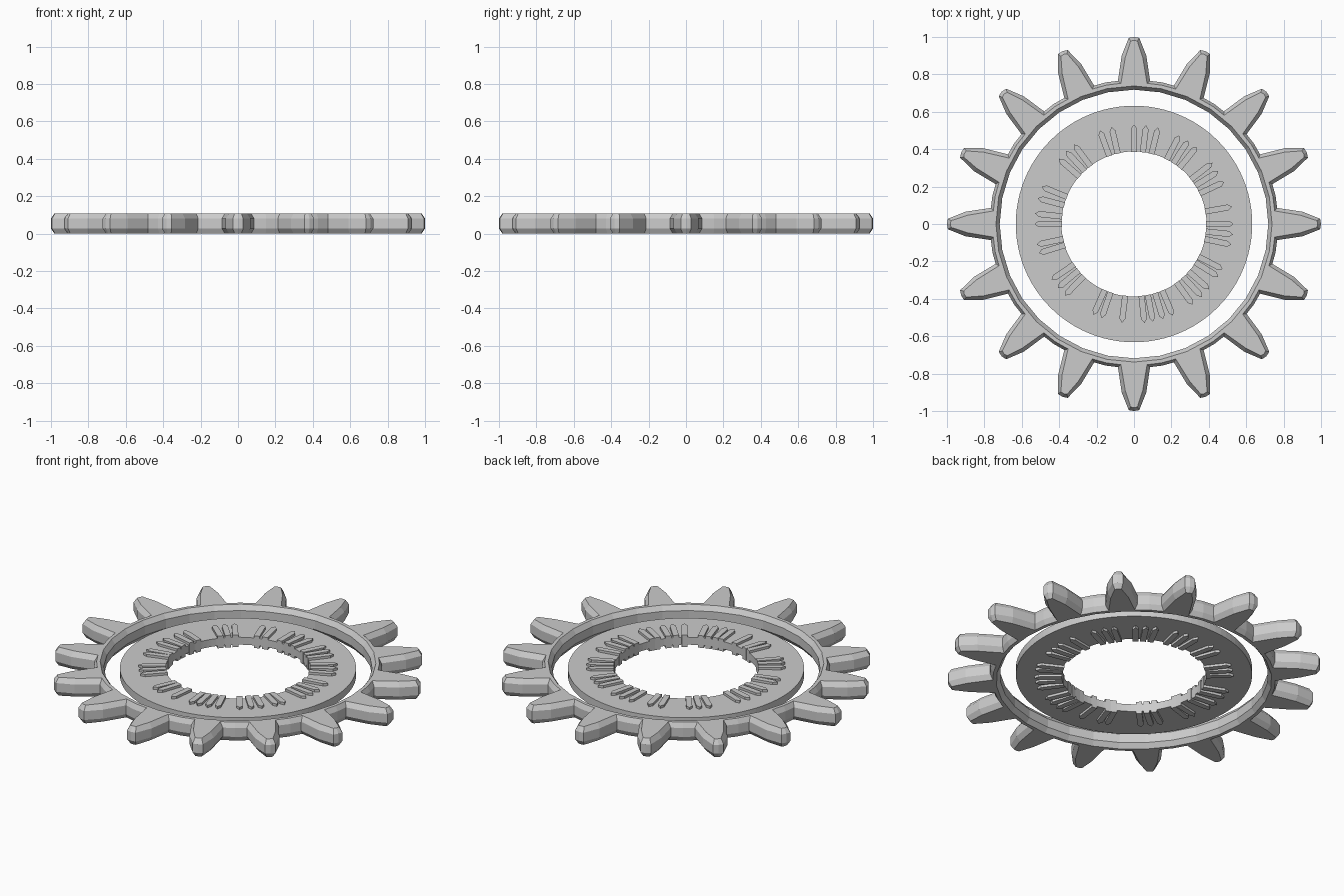
import bpy, bmesh
from math import sin, cos, pi, radians, hypot, atan2

if "Cube" in bpy.data.objects:
    bpy.data.objects.remove(bpy.data.objects["Cube"])

def make_object(name, bm):
    bmesh.ops.recalc_face_normals(bm, faces=bm.faces)
    me = bpy.data.meshes.new(name)
    bm.to_mesh(me)
    bm.free()
    ob = bpy.data.objects.new(name, me)
    bpy.context.collection.objects.link(ob)
    return ob

def loft_closed(bm, rings):
    # skin a cyclic stack of equal-length loops into a torus-like solid
    loops = [[bm.verts.new(p) for p in r] for r in rings]
    n = len(loops[0])
    for a, b in zip(loops, loops[1:] + loops[:1]):
        for i in range(n):
            j = (i + 1) % n
            bm.faces.new((a[i], a[j], b[j], b[i]))

# Half tooth outlines as (along radius, sideways): widest and inset versions
TEETH = 16
STEP = 2 * pi / TEETH
OUTER = [(1.0, 0), (0.995, 0.028), (0.90, 0.066), (0.765, 0.086)]
INSET = [(0.982, 0), (0.978, 0.018), (0.89, 0.047), (0.752, 0.070)]

def gear_outline(half, valley, z):
    tooth = [(x, -y) for x, y in half[:0:-1]] + half
    pts = []
    for k in range(TEETH):
        a = k * STEP
        for x, y in tooth:
            pts.append((x * cos(a) - y * sin(a), x * sin(a) + y * cos(a), z))
        pts.append((valley * cos(a + STEP / 2), valley * sin(a + STEP / 2), z))
    return pts

def hole_outline(outer, r, z):
    # project every outline point inward onto a 32-sided hole
    s = STEP / 2
    out = []
    for x, y, _ in outer:
        a = atan2(y, x)
        d = r * cos(s / 2) / cos((a + 1e-9) % s - s / 2)
        out.append((d * cos(a), d * sin(a), z))
    return out

# Toothed outer ring with chamfered rims
H, C = 0.108, 0.028
low = gear_outline(INSET, 0.757, 0)
mid1 = gear_outline(OUTER, 0.772, C)
mid2 = gear_outline(OUTER, 0.772, H - C)
top = gear_outline(INSET, 0.757, H)
bm = bmesh.new()
loft_closed(bm, [low, mid1, mid2, top,
                 hole_outline(top, 0.738, H), hole_outline(mid2, 0.718, H - C),
                 hole_outline(mid1, 0.718, C), hole_outline(low, 0.738, 0)])
make_object("toothed_ring", bm)

# Flat inner disc floating inside the ring
def circle(r, z, n=96):
    return [(r * cos(2 * pi * i / n), r * sin(2 * pi * i / n), z) for i in range(n)]

Z0, Z1, HOLE = 0.032, 0.076, 0.388
bm = bmesh.new()
loft_closed(bm, [circle(0.632, Z0), circle(0.632, Z1), circle(HOLE, Z1), circle(HOLE, Z0)])
make_object("inner_disc", bm)

# Pointed radial bars, raised on both faces of the disc, in irregular groups
ANGLES = [90, 83, 76, 63, 57, 51, 38, 32, 25, 10, 0, -6, -12, -27, -32, -41, -47, -54,
          -67, -73, -79, -84, -97, -109, -114, -134, -140, -146, -163, -168,
          180, 174, 165, 158, 139, 133, 127, 110, 103]
BAR = [(HOLE - 0.002, -0.016), (0.51, -0.016), (0.532, 0), (0.51, 0.016), (HOLE - 0.002, 0.016)]
bm = bmesh.new()
for deg in ANGLES:
    a = radians(deg)
    vs = [[bm.verts.new((x * cos(a) - y * sin(a), x * sin(a) + y * cos(a), z)) for x, y in BAR]
          for z in (Z0 - 0.014, Z1 + 0.014)]
    bm.faces.new(vs[0][::-1])
    bm.faces.new(vs[1])
    for i in range(5):
        j = (i + 1) % 5
        bm.faces.new((vs[0][i], vs[0][j], vs[1][j], vs[1][i]))
make_object("radial_bars", bm)
